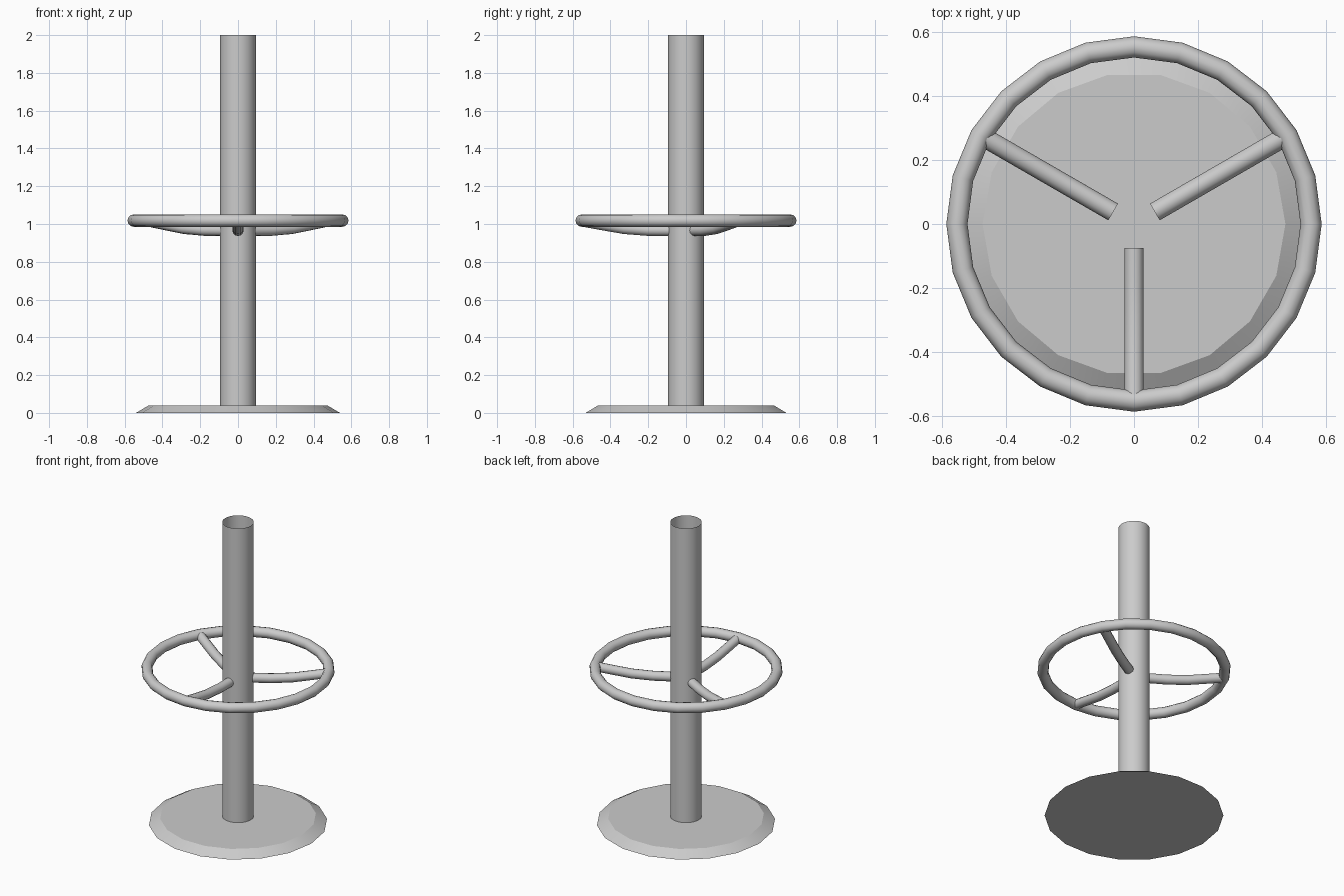
import bpy, bmesh
from math import sin, cos, tau, radians, atan2

if "Cube" in bpy.data.objects:
    bpy.data.objects.remove(bpy.data.objects["Cube"])


def grid_object(name, loops, close_loops=False, angle=40):
    """Skin a list of closed vertex loops into a smooth object."""
    bm = bmesh.new()
    rings = [[bm.verts.new(p) for p in loop] for loop in loops]
    pairs = list(zip(rings, rings[1:]))
    if close_loops:
        pairs.append((rings[-1], rings[0]))
    for a, b in pairs:
        n = len(a)
        for i in range(n):
            j = (i + 1) % n
            bm.faces.new((a[i], a[j], b[j], b[i]))
    return finish(name, bm, angle)


def finish(name, bm, angle):
    bmesh.ops.recalc_face_normals(bm, faces=bm.faces)
    mesh = bpy.data.meshes.new(name)
    bm.to_mesh(mesh)
    bm.free()
    ob = bpy.data.objects.new(name, mesh)
    bpy.context.collection.objects.link(ob)
    bpy.ops.object.select_all(action='DESELECT')
    ob.select_set(True)
    bpy.context.view_layer.objects.active = ob
    bpy.ops.object.shade_smooth_by_angle(angle=radians(angle))
    return ob


def circle(r, z, n):
    return [(r * cos(tau * i / n), r * sin(tau * i / n), z) for i in range(n)]


# Base plate: 18-sided bevelled disc
bm = bmesh.new()
bmesh.ops.create_cone(bm, cap_ends=True, segments=18, radius1=0.54, radius2=0.472, depth=0.04)
turn = atan2(bm.verts[:][0].co.y, bm.verts[:][0].co.x)
for i, v in enumerate(bm.verts):
    # keep a corner on the x axis
    r = v.co.xy.length
    a = atan2(v.co.y, v.co.x) - turn
    v.co = (r * cos(a), r * sin(a), v.co.z + 0.02)
finish("base_plate", bm, 25)

# Post: open-ended thin tube
grid_object("post", [circle(0.095, 0.04, 32), circle(0.095, 2.0, 32)])

# Hoop: 24-segment ring
R, r, Z = 0.552, 0.033, 1.018
hoop = []
for i in range(24):
    a = tau * i / 24
    hoop.append([((R + r * cos(tau * k / 12)) * cos(a),
                  (R + r * cos(tau * k / 12)) * sin(a),
                  Z + r * sin(tau * k / 12)) for k in range(12)])
grid_object("hoop", hoop, close_loops=True)

# Spokes: three bent tubes rising from the post to the hoop
path = [(0.075, 0.966), (0.2, 0.967), (0.33, 0.977), (0.44, 0.996), (0.54, 1.014)]
for n, deg in enumerate((-90, 30, 150)):
    c, s = cos(radians(deg)), sin(radians(deg))
    loops = []
    for d, z in path:
        ring = []
        for k in range(12):
            u, w = 0.03 * cos(tau * k / 12), 0.03 * sin(tau * k / 12)
            ring.append((d * c - u * s, d * s + u * c, z + w))
        loops.append(ring)
    grid_object(f"spoke_{n + 1}", loops)
